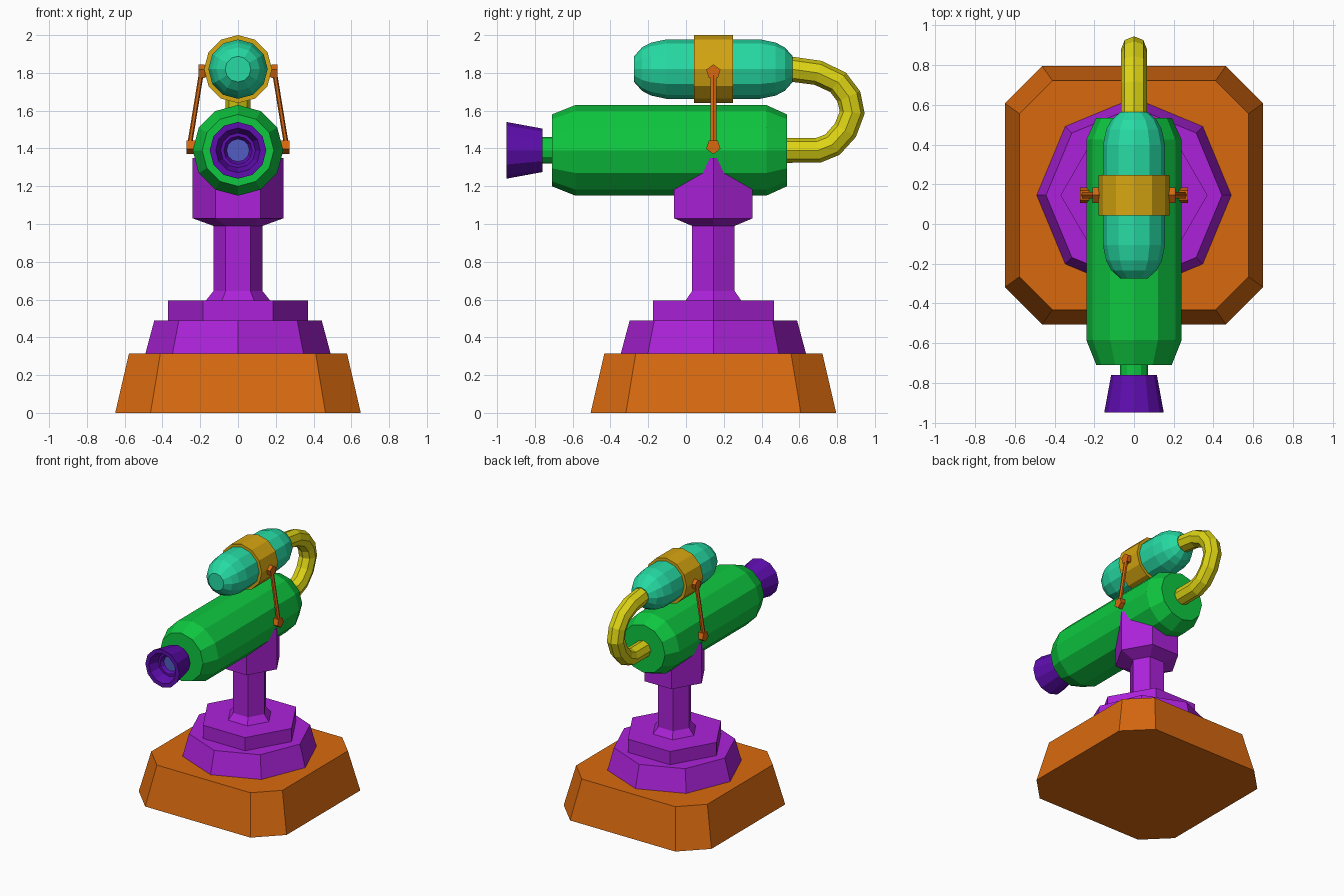
import bpy, bmesh
from math import cos, sin, pi

if "Cube" in bpy.data.objects:
    bpy.data.objects.remove(bpy.data.objects["Cube"])

CY = 0.145            # y of the pedestal axis
BODY_Z, TANK_Z = 1.39, 1.82


def material(name, rgb):
    m = bpy.data.materials.new(name)
    lin = [((c / 255 + 0.055) / 1.055) ** 2.4 if c > 10 else c / 255 / 12.92 for c in rgb]
    m.diffuse_color = (*lin, 1)
    m.use_nodes = True
    m.node_tree.nodes["Principled BSDF"].inputs["Base Color"].default_value = m.diffuse_color
    return m


orange = material("orange", (216, 105, 15))
purple = material("purple", (172, 34, 218))
green = material("green", (14, 200, 64))
violet = material("dark_violet", (94, 13, 174))
blue = material("lens_blue", (82, 92, 195))
teal = material("teal", (38, 219, 164))
gold = material("gold", (214, 166, 17))
yellow = material("yellow", (221, 212, 20))


def loft(name, rings, mat):
    """Bridge a series of equal-sized rings and cap both ends."""
    bm = bmesh.new()
    loops = [[bm.verts.new(p) for p in ring] for ring in rings]
    n = len(loops[0])
    for a, b in zip(loops, loops[1:]):
        for i in range(n):
            j = (i + 1) % n
            bm.faces.new((a[i], a[j], b[j], b[i]))
    bm.faces.new(loops[0])
    bm.faces.new(loops[-1])
    bmesh.ops.recalc_face_normals(bm, faces=bm.faces)
    me = bpy.data.meshes.new(name)
    bm.to_mesh(me)
    bm.free()
    me.materials.append(mat)
    ob = bpy.data.objects.new(name, me)
    bpy.context.collection.objects.link(ob)
    return ob


def lathe(name, axis, profile, n, mat, centre, phase=0.0):
    """Turn (position, radius) pairs round an axis; centre = the other two coordinates."""
    u, v = centre
    rings = []
    for t, r in profile:
        ring = []
        for i in range(n):
            a = phase + 2 * pi * i / n
            p, q = u + r * cos(a), v + r * sin(a)
            ring.append({"x": (t, p, q), "y": (p, t, q), "z": (p, q, t)}[axis])
        rings.append(ring)
    return loft(name, rings, mat)


# Base: tapered square block with cut corners
def cut_square(h, c, z):
    pts = [(h, -c), (h, c), (c, h), (-c, h), (-h, c), (-h, -c), (-c, -h), (c, -h)]
    return [(x, CY + y, z) for x, y in pts]


loft("base", [cut_square(0.65, 0.463, 0), cut_square(0.577, 0.411, 0.315)], orange)

# Pedestal: octagonal tier, hexagonal tier, column widening into the cradle
lathe("lower_tier", "z", [(0.315, 0.49), (0.49, 0.443)], 8, purple, (0, CY))
lathe("upper_tier", "z", [(0.49, 0.37), (0.595, 0.37)], 6, purple, (0, CY))
lathe("column_and_cradle", "z",
      [(0.595, 0.17), (0.645, 0.13), (0.99, 0.13), (1.03, 0.24), (1.35, 0.24)],
      6, purple, (0, CY))

# Main barrel and its short neck
lathe("barrel", "y", [(-0.71, 0.19), (-0.585, 0.24), (0.425, 0.24), (0.535, 0.19)],
      12, green, (0, BODY_Z))
lathe("barrel_neck", "y", [(-0.77, 0.07), (-0.70, 0.07)], 12, green, (0, BODY_Z))

# Hollow nozzle with a stepped bore and a lens at the bottom
lathe("nozzle", "y", [(-0.76, 0.115), (-0.95, 0.15), (-0.95, 0.118), (-0.87, 0.092),
                      (-0.87, 0.075), (-0.84, 0.06)], 12, violet, (0, BODY_Z))
lathe("lens", "y", [(-0.845, 0.06), (-0.835, 0.06)], 12, blue, (0, BODY_Z))

# Tank above: rounded ends mirrored about the pedestal axis
half = [(0.42, 0.068), (0.378, 0.115), (0.33, 0.14), (0.25, 0.157)]
tank = [(CY - d, r) for d, r in half] + [(CY + d, r) for d, r in reversed(half)]
lathe("tank", "y", tank, 12, teal, (0, TANK_Z))
lathe("tank_band", "y", [(0.042, 0.18), (0.248, 0.18)], 12, gold, (0, TANK_Z))

# Side struts from band to barrel
for side, s in (("left", -1), ("right", 1)):
    lathe(side + "_upper_nut", "x", [(s * 0.165, 0.03), (s * 0.18, 0.04), (s * 0.208, 0.04)],
          5, orange, (CY, 1.805), pi / 2)
    lathe(side + "_lower_nut", "x", [(s * 0.22, 0.04), (s * 0.273, 0.04)],
          5, orange, (CY, 1.41), -pi / 2)
    loft(side + "_strut",
         [[(s * (x + 0.013 * cos(a)), CY + 0.018 * sin(a), z)
           for a in (2 * pi * i / 6 for i in range(6))]
          for x, z in ((0.194, 1.80), (0.256, 1.42))], orange)

# Hose looping from the tank to the back of the barrel
path = [(0.53, 1.82), (0.57, 1.818), (0.70, 1.80), (0.805, 1.75), (0.862, 1.675),
        (0.88, 1.59), (0.843, 1.495), (0.775, 1.42), (0.70, 1.39), (0.52, 1.39)]
cu = bpy.data.curves.new("hose", "CURVE")
cu.dimensions = "3D"
cu.bevel_depth = 0.066
cu.bevel_resolution = 2
cu.use_fill_caps = True
sp = cu.splines.new("POLY")
sp.points.add(len(path) - 1)
for pt, (y, z) in zip(sp.points, path):
    pt.co = (0, y, z, 1)
sp.use_smooth = False
cu.materials.append(yellow)
bpy.context.collection.objects.link(bpy.data.objects.new("hose", cu))
